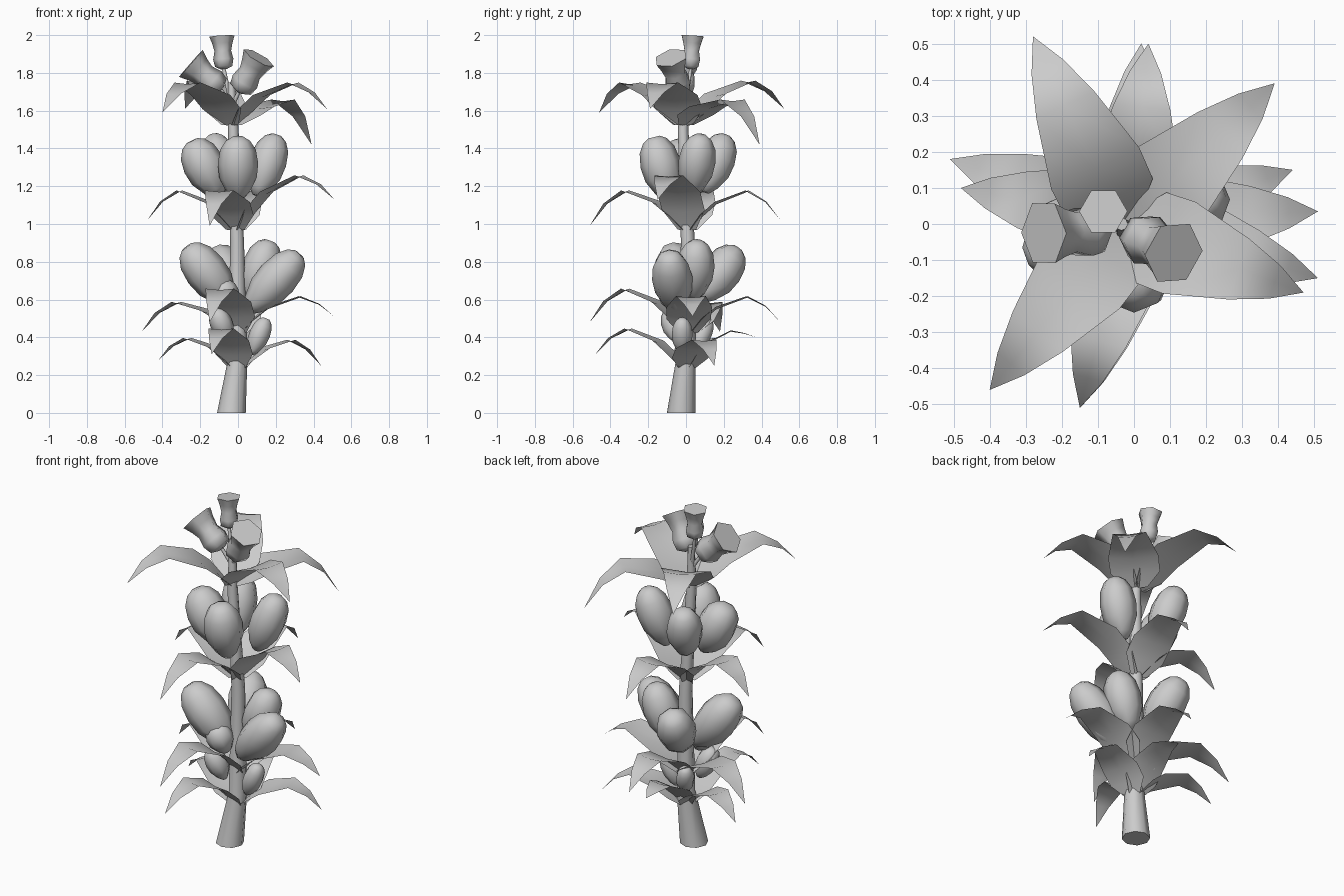
import bpy, bmesh, math
from mathutils import Vector

if "Cube" in bpy.data.objects:
    bpy.data.objects.remove(bpy.data.objects["Cube"])


def finish(name, bm, angle=60):
    bmesh.ops.remove_doubles(bm, verts=bm.verts, dist=0.0005)
    bmesh.ops.recalc_face_normals(bm, faces=bm.faces)
    me = bpy.data.meshes.new(name)
    bm.to_mesh(me)
    bm.free()
    ob = bpy.data.objects.new(name, me)
    bpy.context.collection.objects.link(ob)
    bpy.context.view_layer.objects.active = ob
    ob.select_set(True)
    bpy.ops.object.shade_smooth_by_angle(angle=math.radians(angle))
    ob.select_set(False)


def skin(name, stations, sides, axis=None):
    """Bridge rings given as (centre, radius), all square to the axis."""
    bm = bmesh.new()
    q = Vector((0, 0, 1)).rotation_difference(axis or Vector((0, 0, 1)))
    rings = []
    for c, r in stations:
        rings.append([bm.verts.new(Vector(c) + q @ Vector(
            (r * math.cos(2 * math.pi * i / sides),
             r * math.sin(2 * math.pi * i / sides), 0))) for i in range(sides)])
    for a, b in zip(rings, rings[1:]):
        for i in range(sides):
            j = (i + 1) % sides
            bm.faces.new((a[i], a[j], b[j], b[i]))
    bm.faces.new(rings[0][::-1])
    bm.faces.new(rings[-1])
    finish(name, bm)


def lathe(name, a, b, radius, profile, sides):
    a, b = Vector(a), Vector(b)
    skin(name, [(a.lerp(b, t), r * radius) for t, r in profile],
         sides, (b - a).normalized())


def leaf(name, base, tip, peak, width):
    """Arched, nearly flat blade from the stem to a pointed tip."""
    base, tip = Vector(base), Vector(tip)
    side = Vector((-(tip - base).y, (tip - base).x, 0)).normalized()
    bm = bmesh.new()
    rows = []
    for t, rise, drop, w in ((.03, 0, 0, .42), (.15, .34, 0, .98), (.31, .68, 0, 1),
                             (.64, 1, 0, .66), (.84, 1, .37, .36), (1, 1, 1, 0)):
        p = base.lerp(tip, t)
        p.z = base.z + rise * (peak - base.z) + drop * (tip.z - peak)
        h = w * width
        up = Vector((0, 0, h * .1))
        rows.append([bm.verts.new(v) for v in
                     (p - side * h + up, p, p + side * h + up)])
    for a, b in zip(rows, rows[1:]):
        for i in (0, 1):
            bm.faces.new((a[i], a[i + 1], b[i + 1], b[i]))
    finish(name, bm)


# Main stem, flared and leaning at the foot
skin("stem", [((-.035, -.025, 0), .076), ((0, 0, .3), .05),
              ((-.005, .01, .9), .037), ((-.025, -.015, 1.5), .028),
              ((-.035, 0, 1.75), .018)], 8)

# Four whorls of leaves: stem point, half width, (tip, arch height)
whorls = [
    ((0, 0, .23), .105, [((.44, .15, .25), .38), ((0, .37, .40), .43),
                         ((-.42, .14, .28), .39), ((-.14, -.48, .31), .44)]),
    ((0, .01, .42), .12, [((.51, .035, .51), .61), ((.02, .50, .48), .61),
                          ((-.51, .18, .43), .58), ((-.15, -.51, .48), .65)]),
    ((-.01, .01, .965), .12, [((.51, -.15, 1.13), 1.25), ((.04, .50, 1.02), 1.17),
                              ((-.48, .10, 1.02), 1.17), ((-.15, -.51, .99), 1.17)]),
    ((-.03, -.01, 1.52), .135, [((.47, -.19, 1.61), 1.74), ((.39, .39, 1.42), 1.65),
                                ((-.28, .52, 1.61), 1.75), ((-.40, -.46, 1.59), 1.74)]),
]
for n, (base, width, tips) in enumerate(whorls, 1):
    for k, (tip, peak) in enumerate(tips, 1):
        leaf(f"leaf_{n}_{k}", base, tip, peak, width)

# Egg-shaped buds: foot, top, radius
egg = [(0, .25), (.12, .58), (.35, .93), (.58, 1), (.8, .88), (.94, .6), (1, .3)]
buds = [
    # upper ring
    ((0, -.09, 1.13), (0, -.17, 1.46), .107),
    ((-.10, -.02, 1.15), (-.245, -.03, 1.44), .11),
    ((.10, .03, 1.15), (.205, .08, 1.47), .098),
    ((-.07, .10, 1.17), (-.13, .21, 1.47), .098),
    # lower ring
    ((-.04, -.03, .58), (-.27, -.07, .88), .112),
    ((.05, -.05, .54), (.325, -.09, .84), .107),
    ((.06, .04, .60), (.17, .06, .91), .10),
    ((-.03, .08, .60), (-.10, .275, .87), .107),
    # small ones at the foot
    ((.07, -.02, .31), (.15, -.02, .50), .055),
    ((-.05, -.05, .38), (-.12, -.09, .55), .06),
    ((-.03, .05, .33), (-.08, .12, .50), .05),
    ((-.04, -.05, .54), (-.09, -.09, .70), .075),
]
for n, (a, b, r) in enumerate(buds, 1):
    lathe(f"bud_{n}", a, b, r, egg, 8)

# Trumpet flowers on thin stalks: foot, rim centre, rim radius
trumpet = [(0, .25), (.08, .68), (.3, .8), (.55, .66), (.78, .8), (1, 1)]
flowers = [((-.075, .025, 1.82), (-.085, .035, 1.995), .067),
           ((.005, -.03, 1.70), (.11, -.08, 1.88), .092),
           ((-.09, -.02, 1.71), (-.25, -.025, 1.85), .095)]
for n, (a, b, r) in enumerate(flowers, 1):
    lathe(f"flower_{n}", a, b, r, trumpet, 6)
    lathe(f"flower_stalk_{n}", (-.033, -.005, 1.62), a, .012, [(0, 1), (1, .8)], 6)
